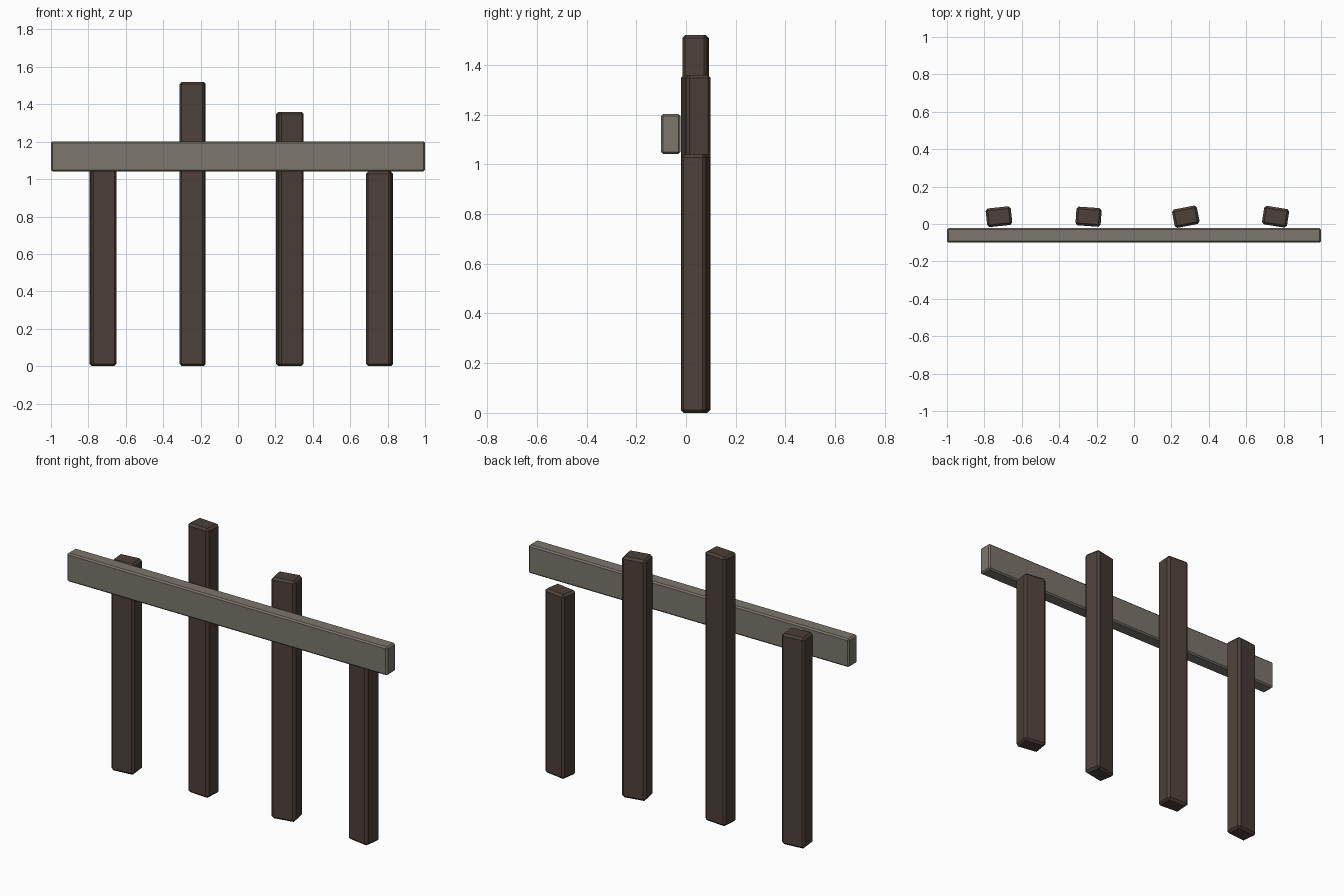
import bpy
from math import radians

if "Cube" in bpy.data.objects:
    bpy.data.objects.remove(bpy.data.objects["Cube"])


def material(name, color):
    m = bpy.data.materials.new(name)
    m.diffuse_color = (*color, 1)
    m.use_nodes = True
    m.node_tree.nodes["Principled BSDF"].inputs["Base Color"].default_value = m.diffuse_color
    return m


def block(name, size, center, turn, bevel, mat):
    bpy.ops.mesh.primitive_cube_add(size=1, location=center)
    ob = bpy.context.object
    ob.name = name
    ob.scale = size
    bpy.ops.object.transform_apply(location=False, rotation=False, scale=True)
    ob.rotation_euler.z = radians(turn)
    mod = ob.modifiers.new("edge_bevel", 'BEVEL')
    mod.width = bevel
    mod.segments = 1
    ob.data.materials.append(mat)
    return ob


dark_wood = material("dark_wood", (0.075, 0.052, 0.042))
grey_wood = material("grey_wood", (0.20, 0.18, 0.15))

# Upright posts: x, height, turn about z
posts = [(-0.722, 1.19, 6), (-0.243, 1.52, -4), (0.277, 1.36, 11), (0.757, 1.04, -9)]
for i, (x, h, turn) in enumerate(posts, 1):
    block(f"post_{i}", (0.135, 0.10, h), (x, 0.039, h / 2), turn, 0.012, dark_wood)

# Horizontal rail across the front
block("rail", (2.0, 0.078, 0.16), (0, -0.061, 1.122), 0, 0.008, grey_wood)
